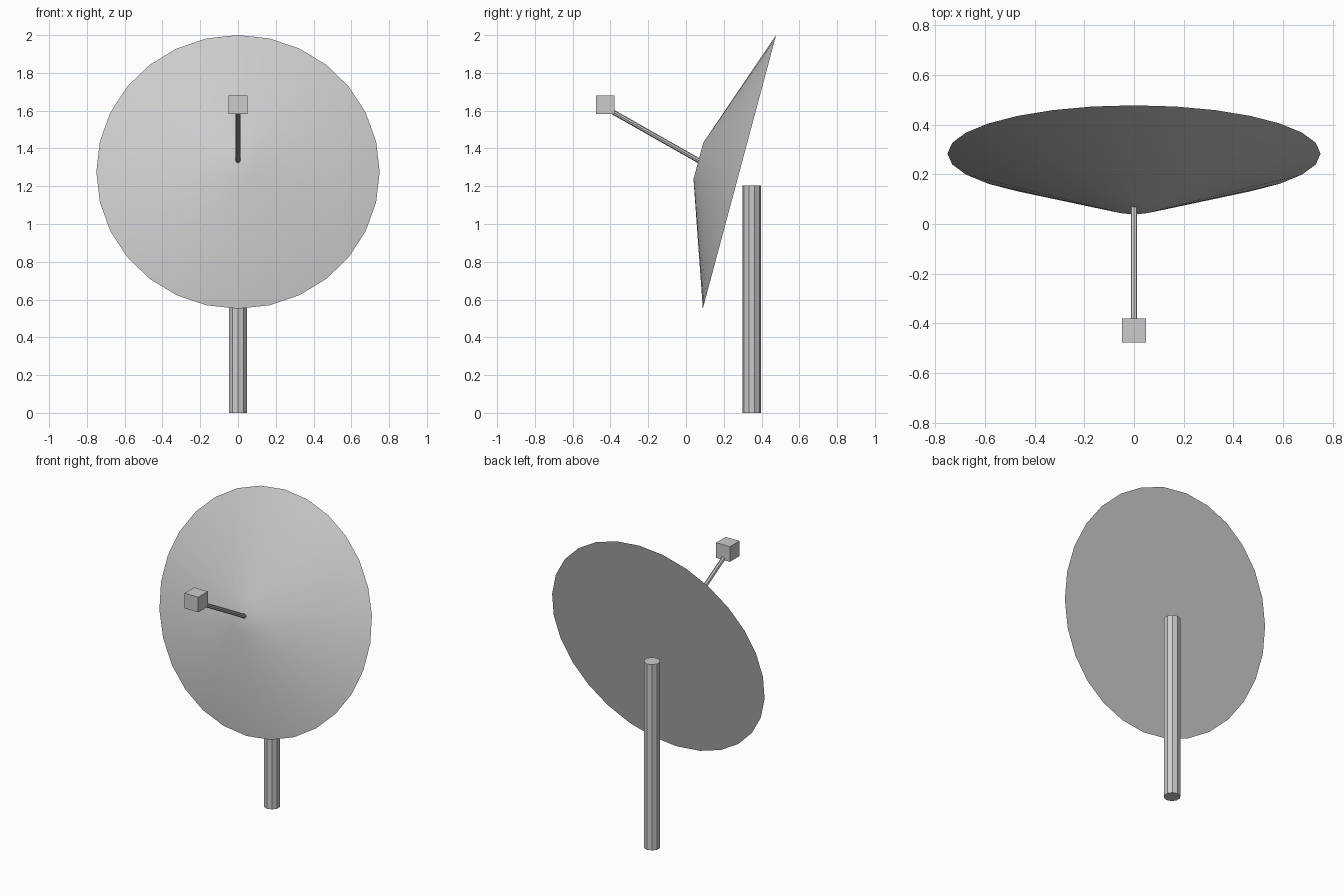
import bpy
import math
from mathutils import Vector

cube = bpy.data.objects.get("Cube")
if cube:
    bpy.data.objects.remove(cube, do_unlink=True)

# One grey metal for every part
metal = bpy.data.materials.new("grey metal")
metal.use_nodes = True
metal.diffuse_color = (0.6, 0.6, 0.61, 1)
metal.node_tree.nodes["Principled BSDF"].inputs["Base Color"].default_value = metal.diffuse_color


def finish(name):
    obj = bpy.context.object
    obj.name = name
    obj.data.materials.append(metal)
    return obj


def rod(name, start, end, r1, r2, sides):
    """Straight cylinder or truncated cone between two points."""
    start, end = Vector(start), Vector(end)
    axis = end - start
    tilt = math.atan2(-axis.y, axis.z)  # every axis lies in the YZ plane
    bpy.ops.mesh.primitive_cone_add(vertices=sides, radius1=r1, radius2=r2,
                                    depth=axis.length, location=(start + end) / 2,
                                    rotation=(tilt, 0, 0))
    return finish(name)


# Upright pole behind the dish
rod("pole", (0, 0.348, 0), (0, 0.348, 1.204), 0.05, 0.05, 10)

# Shallow dish tipped upward, with a small blunt front
tilt = math.radians(15)
back = Vector((0, 0.283, 1.276))
front = back + 0.225 * Vector((0, -math.cos(tilt), math.sin(tilt)))
rod("dish", back, front, 0.75, 0.1, 28)
bpy.ops.object.shade_smooth_by_angle(angle=math.radians(30))

# Feed arm and receiver box
rod("feed_arm", (0, 0.1, 1.317), (0, -0.41, 1.606), 0.013, 0.013, 8)
bpy.ops.mesh.primitive_cube_add(size=1, location=(0, -0.428, 1.631))
bpy.context.object.scale = (0.098, 0.098, 0.098)
finish("receiver_box")
